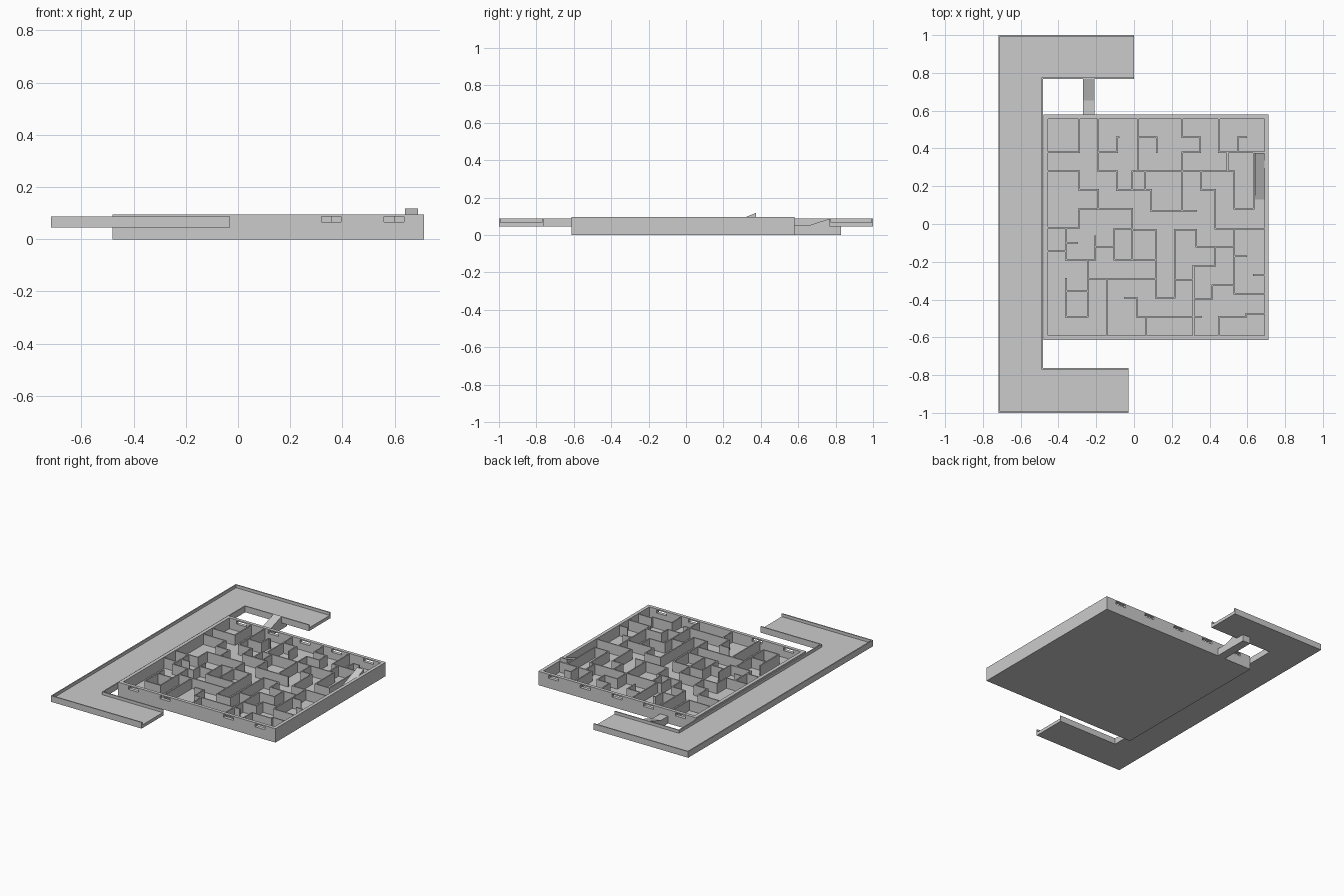
import bpy, bmesh
from mathutils import Matrix, Vector

if "Cube" in bpy.data.objects:
    bpy.data.objects.remove(bpy.data.objects["Cube"])

FLOOR, RIM = 0.02, 0.095          # maze floor and rim heights
T = 0.008                         # thin wall thickness


def finish(name, bm):
    bmesh.ops.recalc_face_normals(bm, faces=bm.faces)
    me = bpy.data.meshes.new(name)
    bm.to_mesh(me)
    bm.free()
    ob = bpy.data.objects.new(name, me)
    bpy.context.collection.objects.link(ob)
    return ob


def add_box(bm, x0, x1, y0, y1, z0, z1):
    m = Matrix.Translation(((x0 + x1) / 2, (y0 + y1) / 2, (z0 + z1) / 2))
    bmesh.ops.create_cube(bm, size=1, matrix=m @ Matrix.Diagonal((x1 - x0, y1 - y0, z1 - z0, 1)))


def boxes(name, items):
    bm = bmesh.new()
    for b in items:
        add_box(bm, *b)
    return finish(name, bm)


def prism(name, points, offset):
    """Extrude a closed 3D profile by an offset vector."""
    bm = bmesh.new()
    f = bm.faces.new([bm.verts.new(p) for p in points])
    r = bmesh.ops.extrude_face_region(bm, geom=[f])
    bmesh.ops.translate(bm, vec=Vector(offset),
                        verts=[v for v in r["geom"] if isinstance(v, bmesh.types.BMVert)])
    if f.is_valid and not any(len(e.link_faces) > 1 for e in f.edges):
        bm.faces.new(list(reversed(f.verts)))
    return finish(name, bm)


def walls(name, paths, z0, z1, t=T):
    """Right-angled walls: start x, y, then alternating new coordinates.
    'h' turns along x first, 'v' along y first."""
    items = []
    for first, x, y, *turns in paths:
        along_x = first == "h"
        for c in turns:
            nx, ny = (c, y) if along_x else (x, c)
            items.append((min(x, nx) - t / 2, max(x, nx) + t / 2,
                          min(y, ny) - t / 2, max(y, ny) + t / 2, z0, z1))
            x, y, along_x = nx, ny, not along_x
    return boxes(name, items)


def cut(ob, cutter):
    cutter.hide_render = True
    mod = ob.modifiers.new("cut", "BOOLEAN")
    mod.operation, mod.solver, mod.object = "DIFFERENCE", "EXACT", cutter
    bpy.context.view_layer.objects.active = ob
    bpy.ops.object.modifier_apply(modifier=mod.name)
    bpy.data.objects.remove(cutter)


# Open maze box with slots in the front and back walls
box = boxes("maze_box", [(-0.48, 0.713, -0.613, 0.58, 0, RIM)])
cut(box, boxes("cavity_cutter", [(-0.456, 0.69, -0.59, 0.557, FLOOR, 0.2)]))
slots = []
for i in range(5):
    x = -0.363 + 0.24 * i
    slots.append((x - 0.038, x + 0.038, 0.53, 0.62, 0.067, 0.087))
    if i != 2:
        slots.append((x - 0.038, x + 0.038, -0.65, -0.56, 0.067, 0.087))
cut(box, boxes("slot_cutter", slots))

# Maze walls, back half
L, R, B, F = -0.46, 0.69, 0.56, -0.59
walls("maze_walls_back", [
    ("h", L, 0.38, -0.29, B),
    ("h", L, 0.28, -0.29, 0.18, -0.19, 0.08),
    ("v", -0.19, B, 0.28, -0.09, 0.18, -0.09),
    ("h", -0.19, 0.38, -0.09, 0.46, -0.08),
    ("h", -0.09, 0.18, -0.01),
    ("v", -0.01, 0.28, 0.18, 0.09, 0.07, 0.33),
    ("h", L, -0.02, -0.29, 0.08, -0.01, -0.03, 0.115, -0.39, 0.215, -0.03,
     0.33, -0.12, 0.53),
    ("v", 0.02, B, 0.28),
    ("h", 0.02, 0.46, 0.12, 0.38),
    ("h", -0.01, 0.28, 0.53, 0.08, 0.635, 0.38),
    ("v", 0.06, 0.28, 0.18),
    ("v", 0.255, B, 0.46, 0.35, 0.38, 0.255, 0.07),
    ("v", 0.355, 0.28, 0.18, 0.43, -0.025, R),
    ("v", 0.45, B, 0.38, R),
    ("v", 0.495, 0.38, 0.28),
    ("v", 0.55, 0.38, 0.46, 0.595),
], FLOOR, 0.09)

# Maze walls, front half
walls("maze_walls_front", [
    ("v", -0.36, -0.02, -0.19, -0.205, -0.065),
    ("h", -0.36, -0.10, -0.30),
    ("h", L, -0.145, -0.36),
    ("h", -0.205, -0.12, -0.105),
    ("h", -0.01, -0.025, -0.105, -0.19, 0.115),
    ("v", -0.01, -0.19, -0.02),
    ("h", -0.205, -0.19, -0.245, -0.49, -0.36, -0.29),
    ("h", -0.36, -0.355, -0.245),
    ("h", -0.245, -0.29, 0.115),
    ("v", -0.145, -0.29, F),
    ("h", -0.05, -0.39, 0.015, -0.49, 0.355),
    ("v", 0.065, -0.49, F),
    ("v", 0.315, F, -0.22, 0.43, -0.12),
    ("h", 0.215, -0.295, 0.315),
    ("h", 0.315, -0.395, 0.415, -0.325, 0.53),
    ("v", 0.53, -0.025, -0.37, R),
    ("h", 0.53, -0.17, 0.595),
    ("h", 0.635, -0.27, R),
    ("v", 0.45, F, -0.49, 0.595, -0.475, R),
], FLOOR, 0.09)

# Entry ramp rising out of the maze
prism("entry_ramp", [(0.64, 0.13, FLOOR), (0.64, 0.375, FLOOR), (0.64, 0.375, 0.118)],
      (0.05, 0, 0))

# C-shaped return tray with a raised lip along both edges
outline = [(0, 1), (-0.717, 1), (-0.717, -1), (-0.03, -1), (-0.03, -0.763),
           (-0.483, -0.763), (-0.483, 0.768), (0, 0.768)]
prism("tray_floor", [(x, y, 0.045) for x, y in outline], (0, 0, 0.022))
h = T / 2
walls("tray_lips", [
    ("h", -h, 1 - h, -0.717 + h, -1 + h, -0.03 - h),
    ("h", -h, 0.768 + h, -0.483 - h, -0.763 - h, -0.03 - h),
], 0.045, 0.087)

# Bridge under the tray with a sloped top
prism("bridge_ramp", [(-0.27, 0.575, 0), (-0.27, 0.83, 0), (-0.27, 0.83, 0.045),
                      (-0.27, 0.768, 0.045), (-0.27, 0.768, 0.087),
                      (-0.27, 0.655, 0.05), (-0.27, 0.575, 0.05)], (0.06, 0, 0))
